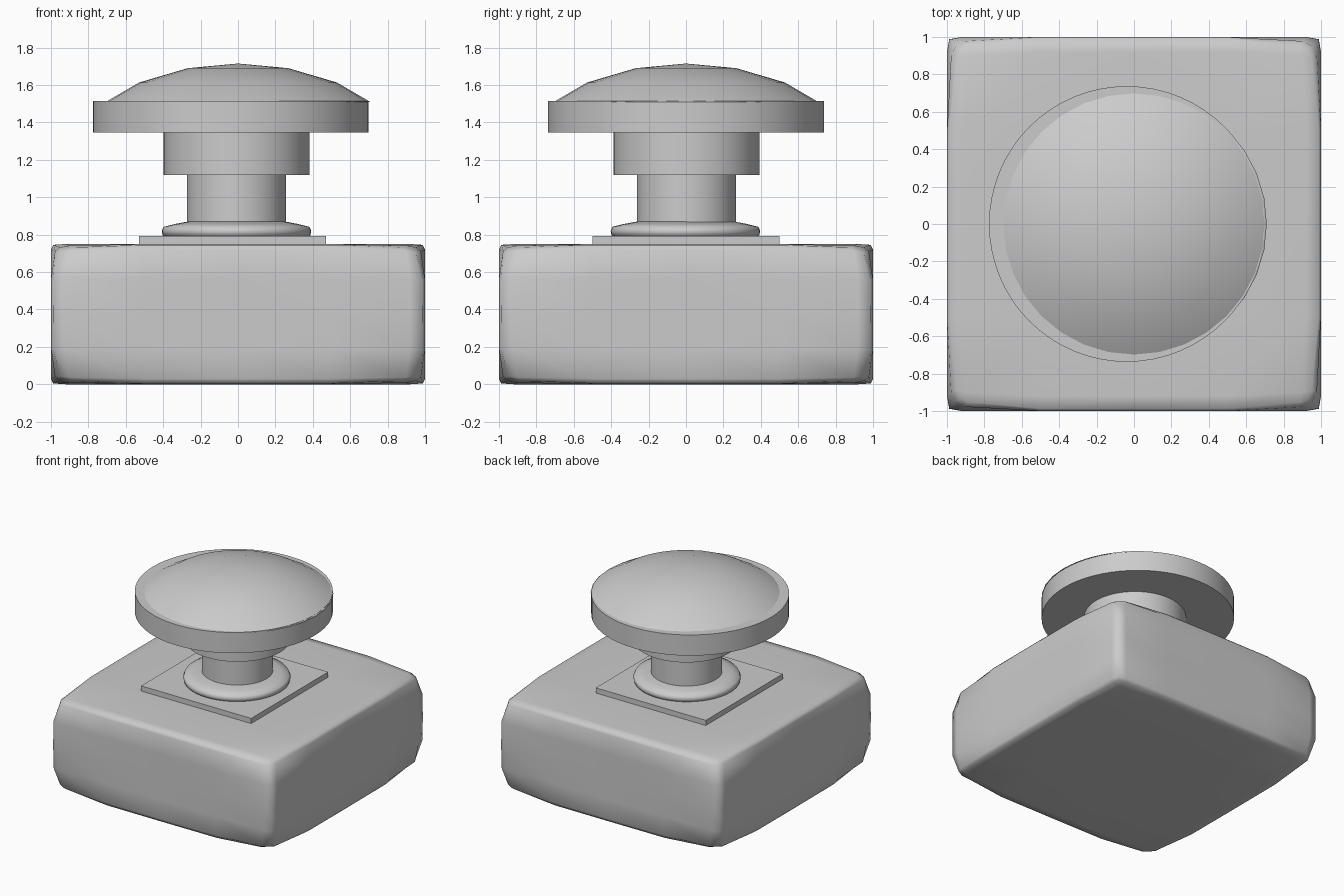
import bpy, bmesh, math

if "Cube" in bpy.data.objects:
    bpy.data.objects.remove(bpy.data.objects["Cube"])


def finish(bm, name, smooth_angle=None):
    bmesh.ops.recalc_face_normals(bm, faces=bm.faces[:])
    me = bpy.data.meshes.new(name)
    bm.to_mesh(me)
    bm.free()
    ob = bpy.data.objects.new(name, me)
    bpy.context.collection.objects.link(ob)
    if smooth_angle:
        bpy.ops.object.select_all(action='DESELECT')
        ob.select_set(True)
        bpy.context.view_layer.objects.active = ob
        bpy.ops.object.shade_smooth_by_angle(angle=math.radians(smooth_angle))
    return ob


def lathe(name, profile, centre, sides=64, smooth_angle=30):
    """Closed solid of revolution from (radius, z) points, bottom to top."""
    bm = bmesh.new()
    rings = []
    for r, z in profile:
        if r == 0:
            rings.append([bm.verts.new((centre[0], centre[1], z))] * sides)
        else:
            rings.append([bm.verts.new((centre[0] + r * math.cos(2 * math.pi * i / sides),
                                        centre[1] + r * math.sin(2 * math.pi * i / sides), z))
                          for i in range(sides)])
    for a, b in zip(rings, rings[1:]):
        for i in range(sides):
            j = (i + 1) % sides
            bm.faces.new(list(dict.fromkeys((a[i], a[j], b[j], b[i]))))
    bm.faces.new(rings[0])
    if profile[-1][0] > 0:
        bm.faces.new(rings[-1])
    return finish(bm, name, smooth_angle)


# Base block: subdivided cube, edges barely rounded, corners pulled in
bm = bmesh.new()
bmesh.ops.create_cube(bm, size=2)
bmesh.ops.subdivide_edges(bm, edges=bm.edges[:], cuts=5, use_grid_fill=True)
lines = [0, 0.5, 0.92, 1]
for v in bm.verts:
    p = [math.copysign(lines[round(abs(c) * 3)], c) for c in v.co]
    corner = abs(p[0] * p[1] * p[2]) ** 6
    on_edge = sum(abs(c) == 1 for c in p) >= 2
    for i, c in enumerate(p):
        inset = 0.06 * corner + (0.012 if on_edge and abs(c) == 1 else 0)
        p[i] = c * (1 - inset)
    v.co = (p[0], p[1], 0.375 + 0.375 * p[2])
finish(bm, "base_block", 180)

# Thin square plate on the base
bm = bmesh.new()
bmesh.ops.create_cube(bm, size=1)
for v in bm.verts:
    v.co = (v.co.x - 0.03, v.co.y, 0.765 + v.co.z * 0.055)
finish(bm, "square_plate")

# Rounded ring at the foot of the stem
lathe("foot_ring", [(0.37, 0.785), (0.395, 0.797), (0.4, 0.82), (0.39, 0.842),
                    (0.33, 0.857), (0.26, 0.87)], (-0.008, -0.003), 48, 60)

# Stem, collar and disc of the knob
lathe("stem", [(0.265, 0.78), (0.265, 1.125)], (-0.008, 0.003))
lathe("collar", [(0.39, 1.12), (0.39, 1.35)], (-0.007, 0.003))
lathe("knob_disc", [(0.737, 1.345), (0.737, 1.515)], (-0.038, 0))

# Shallow dome on top
lathe("knob_dome", [(0.71, 1.508), (0.53, 1.613), (0.27, 1.69), (0, 1.715)],
      (0, 0), 32, 40)
